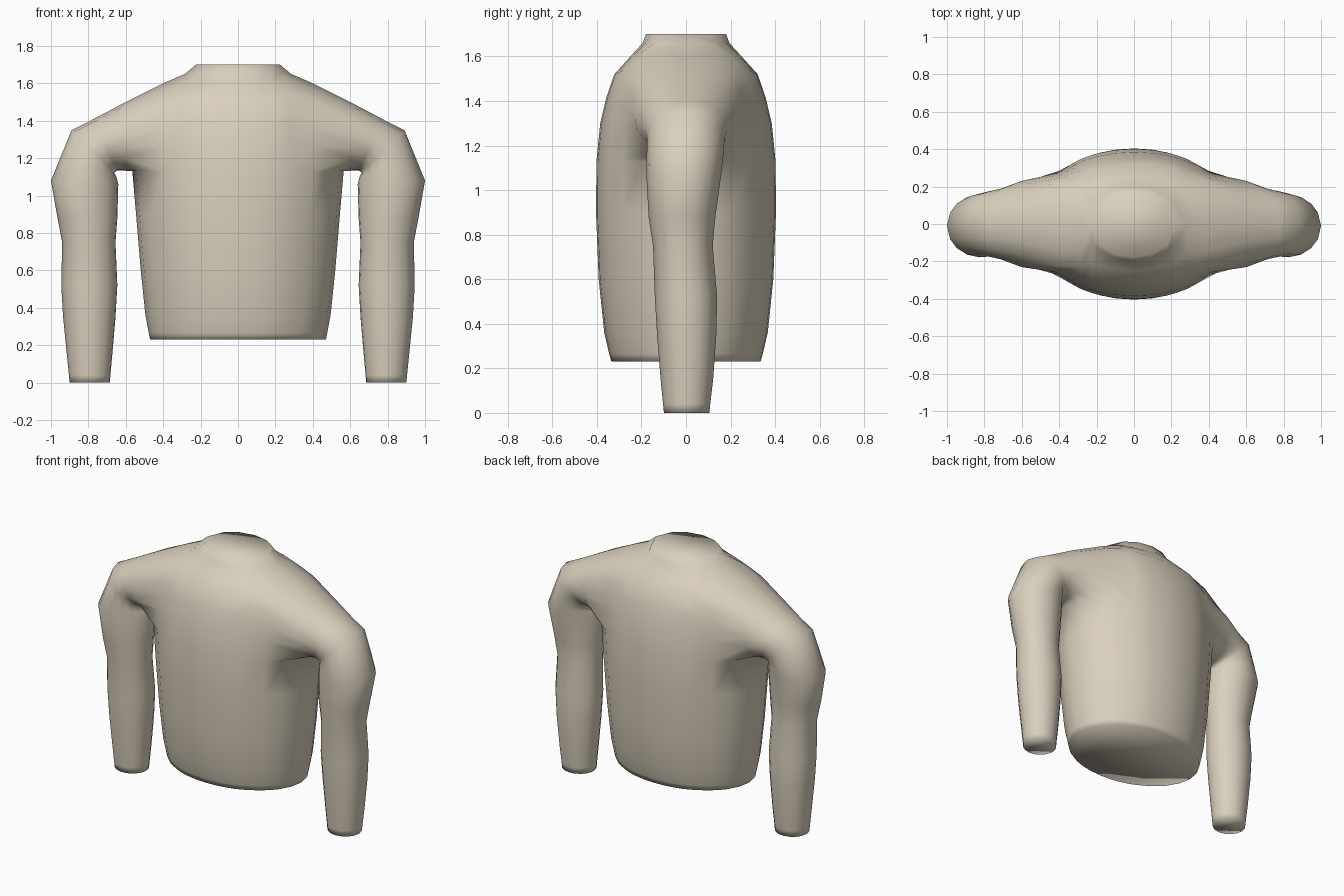
import bpy, bmesh, math
from mathutils import Vector

if "Cube" in bpy.data.objects:
    bpy.data.objects.remove(bpy.data.objects["Cube"])

wool = bpy.data.materials.new("beige_wool")
wool.diffuse_color = (0.70, 0.63, 0.51, 1)
wool.use_nodes = True
wool.node_tree.nodes["Principled BSDF"].inputs["Base Color"].default_value = wool.diffuse_color

CHEST = 0.565      # half width of the chest at armpit height
ARMPIT = 1.13
# Lower torso: height, half width, half depth
TORSO = [(0.23, 0.47, 0.335), (0.265, 0.477, 0.345), (0.36, 0.495, 0.367),
         (0.60, 0.52, 0.392), (0.90, 0.545, 0.404), (ARMPIT, CHEST, 0.402)]
# Upper torso up to the neck: height, half width, half depth
YOKE = [(ARMPIT, CHEST, 0.402), (1.30, 0.565, 0.385), (1.415, 0.565, 0.358),
        (1.52, 0.56, 0.322), (1.60, 0.40, 0.25), (1.66, 0.262, 0.195),
        (1.70, 0.225, 0.18)]
# Columns across the front and back
HALF = [0.1, 0.18, 0.225, 0.283, 0.40]
COLUMNS = [-x for x in reversed(HALF)] + [0] + HALF
# Sleeve sections: outer x, outer z, inner x, inner z, half depth, y centre
SLEEVE = [(0.60, 1.50, 0.605, 1.133, 0.230, 0),
          (0.78, 1.405, 0.645, 1.135, 0.188, 0),
          (0.89, 1.35, 0.662, 1.122, 0.174, 0),
          (0.955, 1.19, 0.65, 1.10, 0.172, -0.005),
          (1.00, 1.08, 0.64, 1.06, 0.168, -0.01),
          (0.965, 0.88, 0.645, 0.88, 0.150, -0.018),
          (0.94, 0.75, 0.655, 0.75, 0.134, -0.014),
          (0.945, 0.52, 0.645, 0.52, 0.140, 0),
          (0.935, 0.35, 0.655, 0.35, 0.133, 0.003),
          (0.915, 0.15, 0.672, 0.15, 0.118, 0.004),
          (0.904, 0.04, 0.682, 0.04, 0.106, 0.003),
          (0.90, 0.00, 0.685, 0.00, 0.102, 0.003)]
TURN = [0, 25, 45, 66, 88, 108, 130, 148, 164, 180]
TURN += [360 - t for t in reversed(TURN[1:-1])]

bm = bmesh.new()


def skin(rows, closed):
    """Quads between successive rows of points."""
    vs = [[bm.verts.new(p) for p in row] for row in rows]
    n = len(rows[0])
    for lo, hi in zip(vs, vs[1:]):
        for i in range(n if closed else n - 1):
            j = (i + 1) % n
            bm.faces.new((lo[i], lo[j], hi[j], hi[i]))


def cap(points):
    bm.faces.new([bm.verts.new(p) for p in points])


def body_ring(z, w, d, angles):
    return [Vector((w * math.sin(a), -d * math.cos(a), z)) for a in angles]


def yoke_size(z):
    """Half width and half depth of the upper torso at a height."""
    for (z0, w0, d0), (z1, w1, d1) in zip(YOKE, YOKE[1:]):
        if z <= z1 + 1e-6:
            f = (z - z0) / (z1 - z0)
            return w0 + f * (w1 - w0), d0 + f * (d1 - d0)


def shoulder_height(x):
    """Height of the shoulder line at a distance from the middle."""
    x = abs(x)
    if x <= YOKE[-1][1]:
        return YOKE[-1][0]
    for (z0, w0, _), (z1, w1, _) in zip(YOKE, YOKE[1:]):
        if w1 <= x <= w0 and w0 > w1:
            return z0 + (w0 - x) / (w0 - w1) * (z1 - z0)


def column(x, side):
    """Points from armpit height up to the shoulder line or neck rim."""
    top, pts = shoulder_height(x), []
    for level, _, _ in YOKE:
        z = ARMPIT + (top - ARMPIT) * (level - ARMPIT) / (YOKE[-1][0] - ARMPIT)
        w, d = yoke_size(z)
        depth = d * math.sqrt(max(0, 1 - (x / w) ** 2))
        pts.append(Vector((x, side * (depth if depth > 1e-4 else 0), z)))
    return pts


# Lower torso and its hem
front = [math.asin(x / CHEST) for x in COLUMNS]
flank = [math.radians(a) for a in (60, 75, 90, 105, 120)]
around = (front + flank + [math.pi - a for a in reversed(front)]
          + [a + math.pi for a in flank])
skin([body_ring(z, w, d, around) for z, w, d in TORSO], True)
cap(body_ring(*TORSO[0], around))

# Front and back of the upper torso
for side in (-1, 1):
    skin([column(x, side) for x in COLUMNS], False)

# Neck
neck = [x for x in COLUMNS if abs(x) <= YOKE[-1][1]]
cap([column(x, -1)[-1] for x in neck]
    + [column(x, 1)[-1] for x in reversed(neck[1:-1])])

# Sleeves, growing out of the armholes
for s in (-1, 1):
    x = HALF[-1]
    hole = (column(x, -1)[::-1] + body_ring(*TORSO[-1], flank) + column(x, 1)[:-1])
    rows = [hole]
    for ox, oz, ix, iz, d, y in SLEEVE:
        p, q = Vector((ox, y, oz)), Vector((ix, y, iz))
        rows.append([(p + q) / 2 + (p - q) / 2 * math.cos(t)
                     - Vector((0, d, 0)) * math.sin(t)
                     for t in map(math.radians, TURN)])
    rows = [[Vector((s * v.x, v.y, v.z)) for v in row] for row in rows]
    skin(rows, True)
    cap(rows[-1])

# Sew everything into one soft-shaded garment
bmesh.ops.remove_doubles(bm, verts=bm.verts, dist=0.0005)
bmesh.ops.recalc_face_normals(bm, faces=bm.faces)
for f in bm.faces:
    f.smooth = True
mesh = bpy.data.meshes.new("sweater")
bm.to_mesh(mesh)
bm.free()
mesh.materials.append(wool)
bpy.context.collection.objects.link(bpy.data.objects.new("sweater", mesh))
